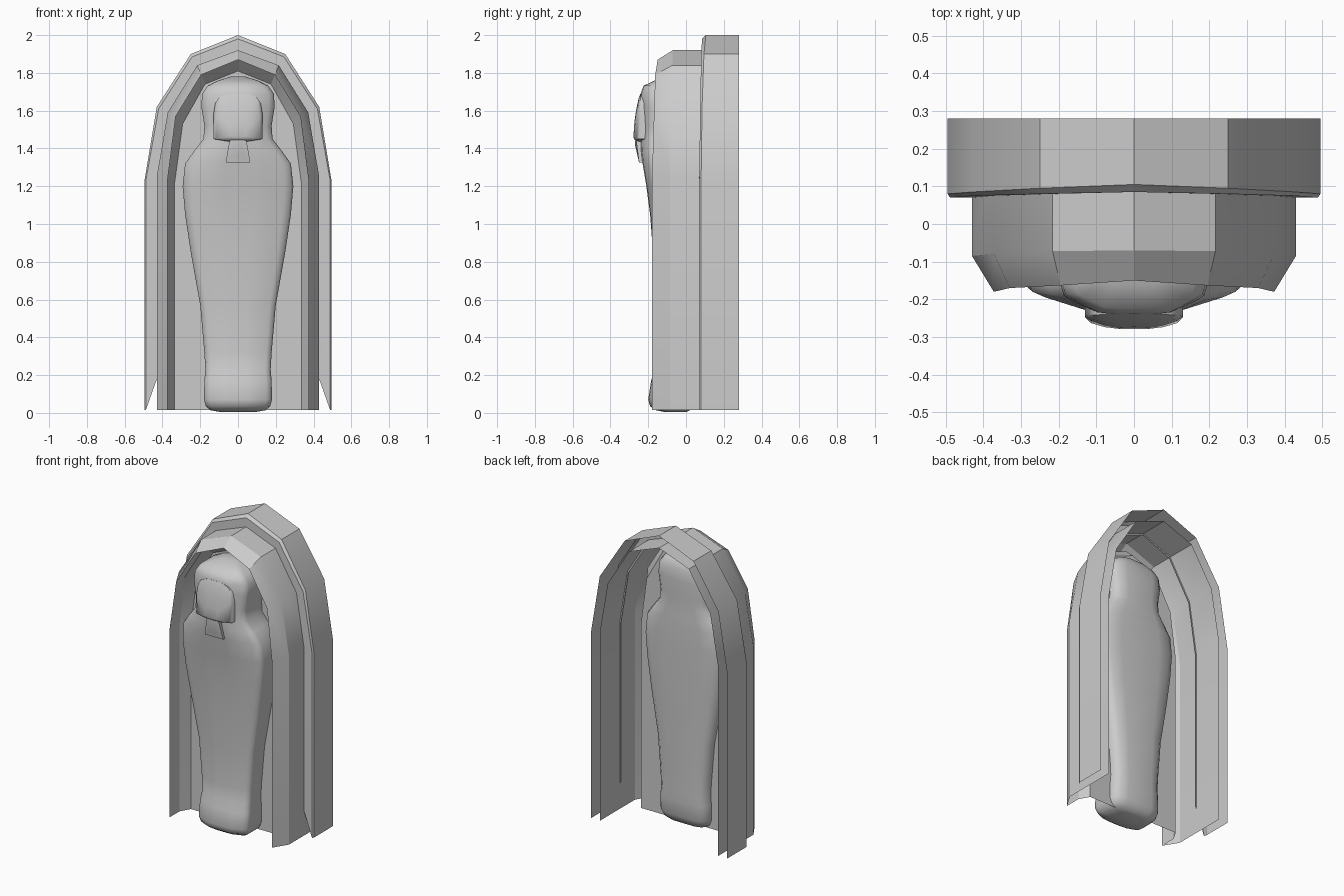
import bpy, bmesh, math

cube = bpy.data.objects.get("Cube")
if cube:
    bpy.data.objects.remove(cube, do_unlink=True)

stone = bpy.data.materials.new("grey_stone")
stone.use_nodes = True
GREY = (0.6, 0.6, 0.6, 1)
stone.diffuse_color = GREY
stone.node_tree.nodes["Principled BSDF"].inputs["Base Color"].default_value = GREY


def finish(name, bm, angle):
    bmesh.ops.recalc_face_normals(bm, faces=bm.faces)
    mesh = bpy.data.meshes.new(name)
    bm.to_mesh(mesh)
    bm.free()
    mesh.materials.append(stone)
    ob = bpy.data.objects.new(name, mesh)
    bpy.context.collection.objects.link(ob)
    bpy.ops.object.select_all(action='DESELECT')
    bpy.context.view_layer.objects.active = ob
    ob.select_set(True)
    bpy.ops.object.shade_smooth_by_angle(angle=math.radians(angle))


def loft(bm, rings, closed=False):
    """Bridge successive rings of points with quads; return vertex rings."""
    vs = [[bm.verts.new(p) for p in ring] for ring in rings]
    n = len(vs[0])
    for a, b in zip(vs, vs[1:]):
        for i in range(n if closed else n - 1):
            j = (i + 1) % n
            bm.faces.new((a[i], a[j], b[j], b[i]))
    return vs


def arch(xs, zs, ys, foot=0.015):
    """Pointed arch: half widths, heights and depths from springing to apex."""
    half = [(xs[0], ys[0], foot)] + list(zip(xs, ys, zs))
    return half + [(-x, y, z) for x, y, z in reversed(half[:-1])]


def level(y):
    return (y,) * 4


# Outer arch with its bevelled front lip
OX, OZ = (0.495, 0.43, 0.25, 0), (1.23, 1.62, 1.9, 2.0)
LIP = (0.07, 0.075, 0.08, 0.085)
bm = bmesh.new()
loft(bm, [
    arch(OX, OZ, level(0.28)),
    arch(OX, OZ, (0.08, 0.085, 0.095, 0.105)),
    arch((0.488, 0.42, 0.243, 0), (1.23, 1.61, 1.885, 1.98), LIP),
    arch((0.422, 0.365, 0.21, 0), (1.24, 1.58, 1.83, 1.91), LIP, 0.2),
])
finish("outer_arch", bm, 30)

# Inner arch: wall, chamfered front, stepped reveal and back panel
IX, IZ = (0.43, 0.372, 0.216, 0), (1.25, 1.59, 1.84, 1.92)
CX, CZ = (0.372, 0.33, 0.195, 0), (1.24, 1.57, 1.79, 1.87)
PX, PZ = (0.335, 0.293, 0.175, 0), (1.22, 1.53, 1.74, 1.81)
bm = bmesh.new()
rings = loft(bm, [
    arch(IX, IZ, level(0.28)),
    arch(IX, IZ, (-0.085, -0.08, -0.072, -0.07)),
    arch(CX, CZ, (-0.18, -0.17, -0.163, -0.15)),
    arch(CX, CZ, level(-0.075)),
    arch(PX, PZ, level(-0.01)),
])
bm.faces.new(rings[-1])
finish("inner_arch_and_panel", bm, 27)

# Mummy-shaped coffin: height, half width, side edge depth, front depth, back depth
BODY = [
    (0.004, 0.09, -0.1, -0.11, 0.0), (0.014, 0.145, -0.13, -0.16, 0.02),
    (0.035, 0.17, -0.15, -0.19, 0.04), (0.07, 0.18, -0.16, -0.2, 0.055),
    (0.17, 0.178, -0.15, -0.185, 0.06), (0.23, 0.173, -0.135, -0.165, 0.06),
    (0.32, 0.178, -0.13, -0.155, 0.06), (0.57, 0.2, -0.13, -0.16, 0.06),
    (0.85, 0.25, -0.145, -0.175, 0.06), (1.05, 0.28, -0.16, -0.19, 0.06),
    (1.2, 0.293, -0.17, -0.21, 0.06), (1.32, 0.28, -0.18, -0.23, 0.06),
    (1.39, 0.23, -0.185, -0.238, 0.06), (1.45, 0.183, -0.19, -0.24, 0.06),
    (1.52, 0.178, -0.19, -0.24, 0.06), (1.62, 0.194, -0.19, -0.24, 0.06),
    (1.69, 0.19, -0.185, -0.24, 0.055), (1.732, 0.16, -0.18, -0.225, 0.04),
    (1.76, 0.105, -0.14, -0.165, 0.02), (1.78, 0.04, -0.09, -0.1, -0.02),
]


def section(z, w, edge, front, back):
    """Boxy cross-section with a raised front and rounded back corners."""
    half = [(0.25, front), (0.5, front * 0.9 + edge * 0.1),
            (0.84, front * 0.3 + edge * 0.7), (0.96, edge), (1, edge + 0.025),
            (1, (edge + back) / 2), (1, back - 0.07), (0.94, back - 0.035),
            (0.8, back - 0.012), (0.5, back)]
    ring = [(w * k, max(y, edge + 0.025) if k == 1 else y, z) for k, y in half]
    return ring + [(-x, y, z) for x, y, z in reversed(ring)]


bm = bmesh.new()
rings = loft(bm, [section(*row) for row in BODY], closed=True)
bm.faces.new(rings[0])
bm.faces.new(rings[-1])
finish("coffin_body", bm, 60)


def relief(name, half, layers, cz):
    """Raised plate: outline shrunk toward its centre over several depths."""
    outline = half + [(-x, z) for x, z in reversed(half) if x > 0]
    bm = bmesh.new()
    rings = loft(bm, [[(x * k, y + slope * (z - cz), cz + (z - cz) * k)
                       for x, z in outline] for k, y, slope in layers], closed=True)
    bm.faces.new(rings[-1])
    finish(name, bm, 60)


# Face and beard standing out from the head
face = [(0, 1.692), (0.06, 1.688), (0.1, 1.67), (0.12, 1.64), (0.13, 1.58),
        (0.13, 1.45), (0.05, 1.437), (0, 1.435)]
relief("face", face, [(1, -0.19, 0), (1, -0.247, 0.03), (0.88, -0.262, 0.05),
                      (0.6, -0.273, 0.04), (0.3, -0.278, 0.02)], 1.47)
beard = [(0, 1.46), (0.042, 1.46), (0.065, 1.325), (0, 1.325)]
relief("beard", beard, [(1, -0.19, 0), (1, -0.257, -0.13), (0.5, -0.262, -0.13)], 1.39)
